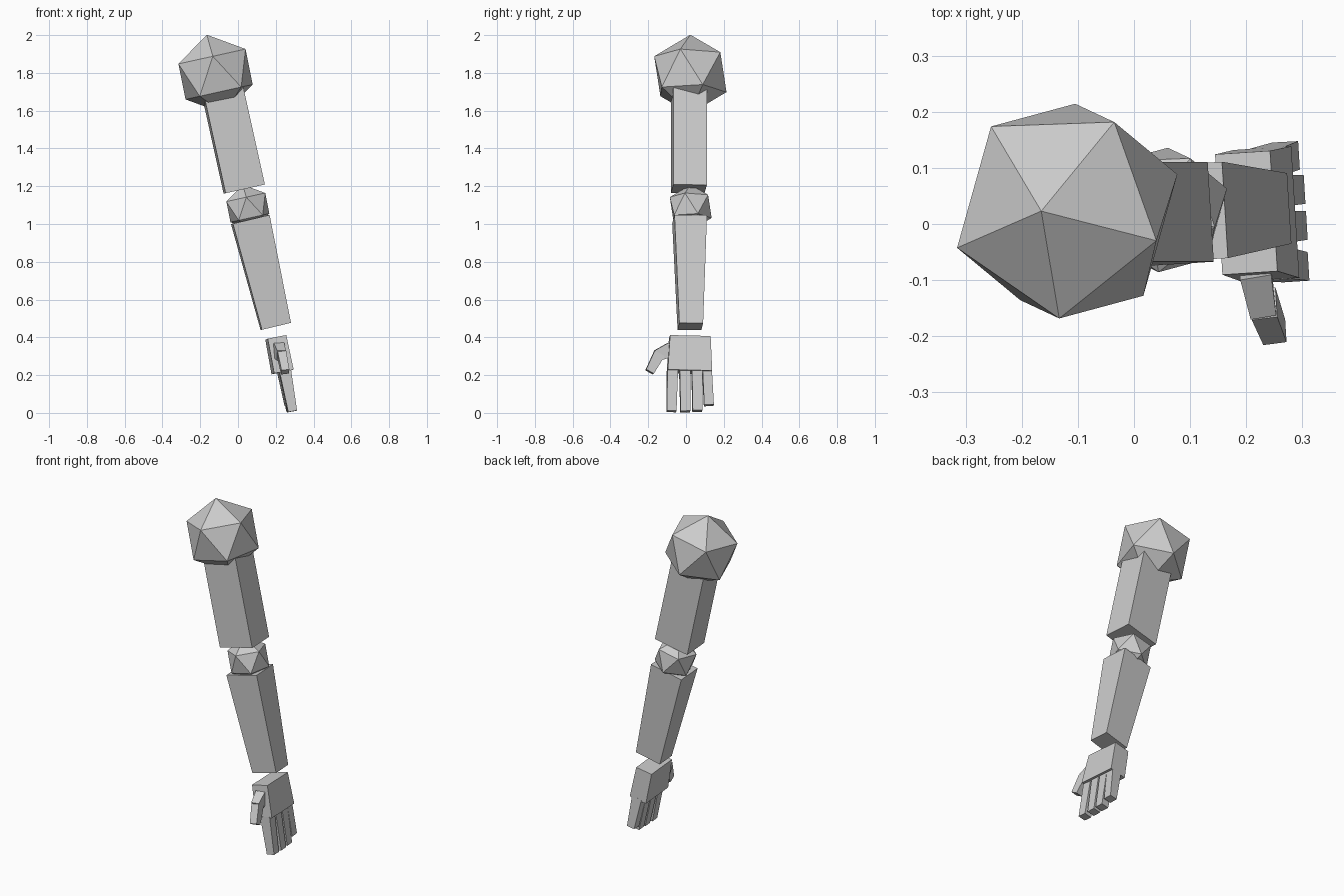
import bpy, bmesh, math
from mathutils import Vector, Matrix

if "Cube" in bpy.data.objects:
    bpy.data.objects.remove(bpy.data.objects["Cube"])

YAW = math.radians(3.5)
SIDE = Vector((math.cos(YAW), math.sin(YAW), 0))

grey = bpy.data.materials.new("plain_grey")
grey.diffuse_color = (0.6, 0.6, 0.6, 1)
grey.use_nodes = True
grey.node_tree.nodes["Principled BSDF"].inputs["Base Color"].default_value = grey.diffuse_color


def finish(name, bm):
    bmesh.ops.recalc_face_normals(bm, faces=bm.faces)
    mesh = bpy.data.meshes.new(name)
    bm.to_mesh(mesh)
    bm.free()
    mesh.materials.append(grey)
    obj = bpy.data.objects.new(name, mesh)
    bpy.context.collection.objects.link(obj)
    return obj


def ball(name, centre, radius):
    """Twenty-sided ball, tilted along the arm."""
    bm = bmesh.new()
    turn = (Matrix.Translation(centre)
            @ Matrix.Rotation(math.radians(-12.5), 4, 'Y')
            @ Matrix.Rotation(math.radians(-16), 4, 'Z'))
    bmesh.ops.create_icosphere(bm, subdivisions=1, radius=radius, matrix=turn)
    return finish(name, bm)


def block(name, start, end, size0, size1):
    """Tapered box from start to end; sizes are (x-ish, other) at each end."""
    start, end = Vector(start), Vector(end)
    axis = (end - start).normalized()
    u = (SIDE - axis * SIDE.dot(axis)).normalized()
    v = axis.cross(u)
    bm = bmesh.new()
    rings = []
    for p, (a, b) in ((start, size0), (end, size1)):
        rings.append([bm.verts.new(p + u * a * sx / 2 + v * b * sy / 2)
                      for sx, sy in ((-1, -1), (1, -1), (1, 1), (-1, 1))])
    for ring in rings:
        bm.faces.new(ring)
    for i in range(4):
        j = (i + 1) % 4
        bm.faces.new((rings[0][i], rings[0][j], rings[1][j], rings[1][i]))
    return finish(name, bm)


# joints
ball("shoulder_joint", (-0.119, 0.023, 1.793), 0.214)
ball("elbow_joint", (0.052, 0.025, 1.087), 0.124)

# arm segments
block("upper_arm", (-0.092, 0.015, 1.75), (0.033, 0.015, 1.185),
      (0.213, 0.178), (0.213, 0.178))
block("forearm", (0.065, 0.019, 1.024), (0.20, 0.023, 0.458),
      (0.20, 0.172), (0.158, 0.126))

# hand
block("palm", (0.20, 0.020, 0.40), (0.236, 0.018, 0.217),
      (0.10, 0.215), (0.105, 0.235))

# fingers: top y, tip y, tip x, tip z, width
fingers = [(-0.072, -0.077, 0.288, 0.008, 0.056),
           (-0.007, -0.004, 0.285, 0.007, 0.056),
           (0.058, 0.060, 0.281, 0.010, 0.056),
           (0.111, 0.121, 0.271, 0.040, 0.049)]
for i, (y0, y1, x1, z1, w) in enumerate(fingers):
    block(f"finger_{i + 1}", (0.244 - 0.06 * y0, y0, 0.225), (x1, y1, z1),
          (0.062, w), (0.047, 0.051))

# thumb
block("thumb_base", (0.216, -0.08, 0.335), (0.230, -0.155, 0.303),
      (0.056, 0.078), (0.046, 0.060))
block("thumb_tip", (0.231, -0.142, 0.312), (0.250, -0.193, 0.217),
      (0.046, 0.060), (0.042, 0.046))
